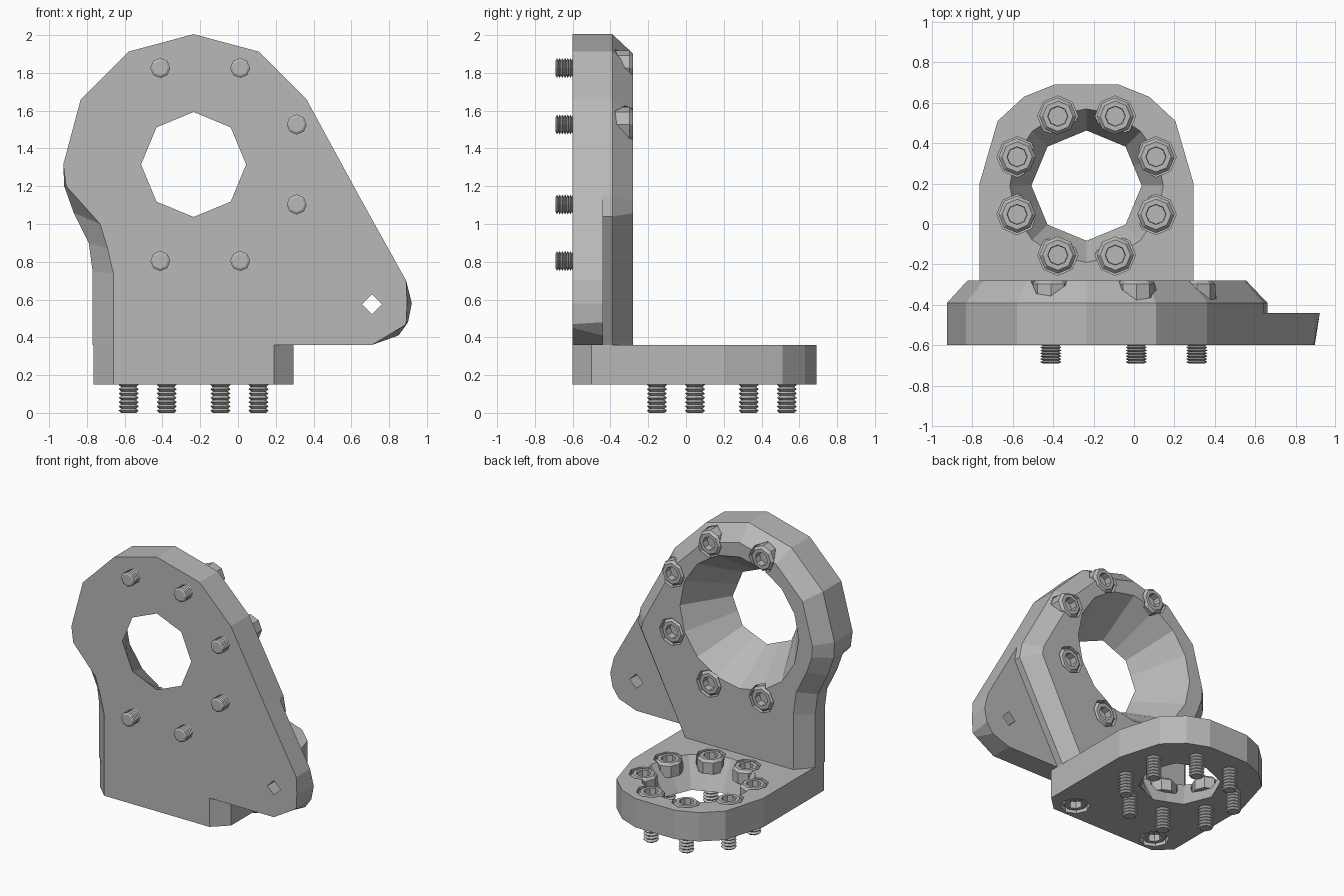
import bpy, bmesh
from math import sin, cos, pi, radians
from mathutils import Vector, Matrix

cube = bpy.data.objects.get("Cube")
if cube:
    bpy.data.objects.remove(cube, do_unlink=True)

GREY = (0.48, 0.48, 0.48, 1)
metal = bpy.data.materials.new("plain_grey")
metal.use_nodes = True
metal.diffuse_color = GREY
metal.node_tree.nodes["Principled BSDF"].inputs["Base Color"].default_value = GREY

# Main dimensions
FRONT, BACK, EAR_BACK = -0.6, -0.28, -0.44
BOTTOM, TOP = 0.15, 0.36
CX, CZ, CY = -0.235, 1.315, 0.19


def loft(name, rings):
    """Closed solid through rings that have equal point counts."""
    bm = bmesh.new()
    rows = [[bm.verts.new(p) for p in ring] for ring in rings]
    n = len(rows[0])
    for a, b in zip(rows, rows[1:]):
        for i in range(n):
            j = (i + 1) % n
            bm.faces.new((a[i], a[j], b[j], b[i]))
    bm.faces.new(rows[0])
    bm.faces.new(rows[-1])
    bmesh.ops.recalc_face_normals(bm, faces=bm.faces)
    mesh = bpy.data.meshes.new(name)
    bm.to_mesh(mesh)
    bm.free()
    mesh.materials.append(metal)
    ob = bpy.data.objects.new(name, mesh)
    bpy.context.collection.objects.link(ob)
    return ob


def lathe(name, profile, sides, matrix):
    """Rings of (radius, distance along local z), placed by a matrix."""
    rings = [[matrix @ Vector((r * cos(2 * pi * i / sides), r * sin(2 * pi * i / sides), d))
              for i in range(sides)] for r, d in profile]
    return loft(name, rings)


def cut(ob, cutters):
    for c in cutters:
        c.hide_render = True
        mod = ob.modifiers.new("cut", 'BOOLEAN')
        mod.operation = 'DIFFERENCE'
        mod.solver = 'EXACT'
        mod.object = c
    graph = bpy.context.evaluated_depsgraph_get()
    mesh = bpy.data.meshes.new_from_object(ob.evaluated_get(graph))
    ob.modifiers.clear()
    ob.data = mesh
    for c in cutters:
        bpy.data.objects.remove(c, do_unlink=True)


def flat(points, y):
    return [Vector((x, y, z)) for x, z in points]


def inset(points, d):
    """Move an open outline inward, keeping its ends on the base plate."""
    pts = [Vector(p) for p in points]
    dirs = [(b - a).normalized() for a, b in zip(pts, pts[1:])]
    normals = [Vector((t.y, -t.x)) for t in dirs]
    out = []
    for i, p in enumerate(pts):
        m, n = normals[max(i - 1, 0)], normals[min(i, len(normals) - 1)]
        out.append(p + (m + n) * d / (1 + m.dot(n)))
    out[0].y = out[-1].y = TOP
    return [tuple(p) for p in out]


def opening(name, matrix, small, large, depth):
    """Conical cutter, octagonal at the narrow end and rounder at the wide end."""
    def ring(r, d, eight):
        return [matrix @ Vector((q * cos(k * pi / 8), q * sin(k * pi / 8), d))
                for k in range(16)
                for q in [r * cos(pi / 8) if eight and k % 2 else r]]
    return loft(name, [ring(small, -0.03, True), ring(small, 0, True),
                       ring(large, depth, False), ring(large, depth + 0.03, False)])


def bolt(name, matrix, length, thread):
    """Socket bolt: head top at the origin, shaft along local +z."""
    profile = [(0.048, 0.05), (0.05, 0), (0.075, 0), (0.092, 0.018),
               (0.092, 0.1), (0.042, 0.1)]
    steps = 7
    start, pitch = length - thread, thread / steps
    for i in range(steps):
        profile += [(0.04, start + i * pitch), (0.053, start + (i + 0.5) * pitch)]
    profile.append((0.04, length))
    return lathe(name, profile, 8, matrix)


def pocket(matrix):
    return lathe("pocket", [(0.1, -0.04), (0.1, 0.1)], 8, matrix)


to_front = Matrix.Rotation(radians(90), 4, 'X')     # local z points to -y
to_back = Matrix.Rotation(radians(-90), 4, 'X')     # local z points to +y
to_floor = Matrix.Rotation(pi, 4, 'X')              # local z points down

# Upright plate: round top, straight left wall, slanted right edge
arc = [(CX + 0.69 * cos(radians(a)), CZ + 0.69 * sin(radians(a)))
       for a in range(180, 29, -30)]
right_edge = [(0.64, 1.15), (0.66, 1.04), (0.29, TOP)]
outer = [(-0.77, TOP), (-0.77, 0.75), (-0.79, 0.9), (-0.87, 1.06), (-0.92, 1.2)] + arc + right_edge
face = [(-0.66, TOP), (-0.66, 0.74), (-0.69, 0.87), (-0.73, 1.0), (-0.91, 1.2)] + arc + right_edge
upright = loft("upright_plate", [flat(face, FRONT), flat(outer, -0.5),
                                 flat(outer, -0.39), flat(inset(outer, 0.1), BACK)])

# Side ear with a small square hole
ear_back = [(0.64, 1.15), (0.89, 0.7), (0.92, 0.58), (0.9, 0.48), (0.85, 0.41),
            (0.71, TOP), (0.29, TOP), (0.66, 1.04)]
ear_front = [(0.64, 1.15), (0.89, 0.7), (0.895, 0.58), (0.89, 0.47), (0.86, 0.45),
             (0.71, TOP), (0.29, TOP), (0.66, 1.04)]
ear = loft("side_ear", [flat(ear_front, FRONT), flat(ear_back, EAR_BACK)])
cut(ear, [lathe("ear_hole", [(0.053, -0.2), (0.053, 0.2)], 4,
                Matrix.Translation((0.71, -0.5, 0.575)) @ to_front)])

# Base plate: clipped front corners and rounded back, mirrored about its middle
half = [(0.425, FRONT), (0.53, -0.5), (0.53, 0.2), (0.44, 0.51), (0.31, 0.63), (0.16, 0.69)]
outline = [(CX + x, y) for x, y in half] + [(CX - x, y) for x, y in reversed(half)]
base = loft("base_plate", [[Vector((x, y, z)) for x, y in outline] for z in (BOTTOM, TOP)])

# Upright bolts and funnel opening
cutters = [opening("funnel", Matrix.Translation((CX, FRONT, CZ)) @ to_back,
                   0.278, 0.48, BACK - FRONT)]
for k in (0, 1, 2, 5, 6, 7):
    a = radians(22.5 + 45 * k)
    m = Matrix.Translation((-0.2 + 0.553 * cos(a), BACK, CZ + 0.553 * sin(a))) @ to_front
    cutters.append(pocket(m))
    bolt("upright_bolt", m, 0.41, 0.1)
cut(upright, cutters)

# Base bolts and funnel opening
cutters = [opening("funnel", Matrix.Translation((CX, CY, BOTTOM)), 0.273, 0.38, TOP - BOTTOM)]
for k in range(8):
    a = radians(22.5 + 45 * k)
    m = Matrix.Translation((CX + 0.372 * cos(a), CY + 0.372 * sin(a), TOP)) @ to_floor
    cutters.append(pocket(m))
    bolt("base_bolt", m, TOP, 0.16)

# Sunken bolts under the front corners
for side in (-1, 1):
    m = Matrix.Translation((CX + side * 0.34, -0.48, BOTTOM))
    cutters.append(pocket(m))
    bolt("corner_bolt", m @ Matrix.Translation((0, 0, 0.01)), 0.2, 0.08)
cut(base, cutters)
